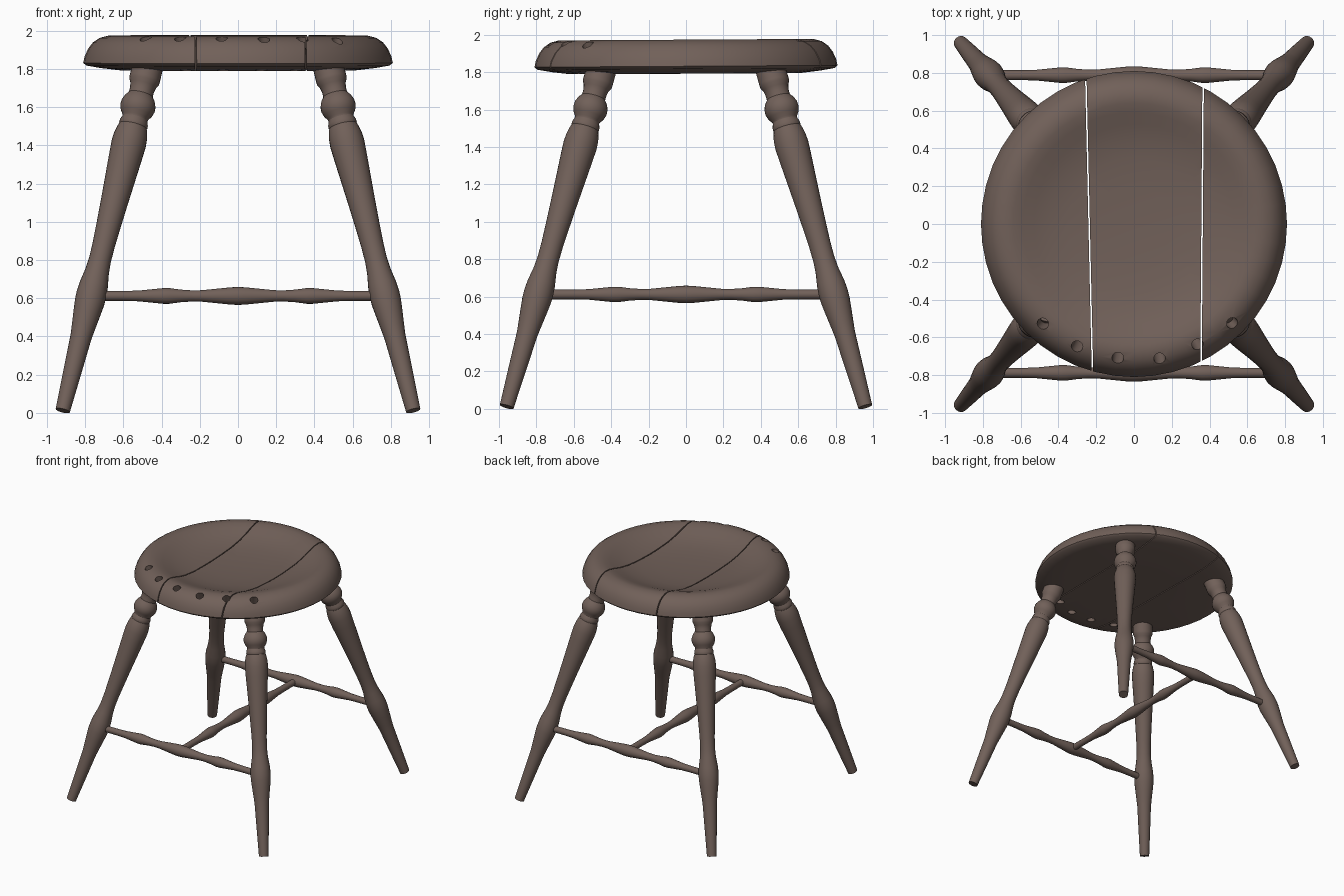
import bpy, bmesh, math
from mathutils import Vector

if "Cube" in bpy.data.objects:
    bpy.data.objects.remove(bpy.data.objects["Cube"])

wood = bpy.data.materials.new("grey_brown_wood")
wood.diffuse_color = (0.165, 0.118, 0.100, 1)
wood.use_nodes = True
wood.node_tree.nodes["Principled BSDF"].inputs["Base Color"].default_value = wood.diffuse_color


def lathe(bm, profile, base, axis, steps):
    """Spin (radius, distance) points round an axis; radius 0 closes an end."""
    base, axis = Vector(base), Vector(axis)
    q = axis.to_track_quat('Z', 'Y')
    rings = []
    for r, d in profile:
        c = base + axis * d
        if r == 0:
            rings.append([bm.verts.new(c)])
            continue
        rings.append([bm.verts.new(c + q @ Vector((
            r * math.cos(2 * math.pi * i / steps),
            r * math.sin(2 * math.pi * i / steps), 0))) for i in range(steps)])
    for a, b in zip(rings, rings[1:]):
        for i in range(steps):
            j = (i + 1) % steps
            f = [a[i % len(a)], a[j % len(a)], b[j % len(b)], b[i % len(b)]]
            bm.faces.new(list(dict.fromkeys(f)))
    bmesh.ops.recalc_face_normals(bm, faces=bm.faces[:])


def finish(bm, name):
    me = bpy.data.meshes.new(name)
    bm.to_mesh(me)
    bm.free()
    me.materials.append(wood)
    ob = bpy.data.objects.new(name, me)
    bpy.context.collection.objects.link(ob)
    return ob


def select(ob):
    bpy.ops.object.select_all(action='DESELECT')
    ob.select_set(True)
    bpy.context.view_layer.objects.active = ob


def smooth(ob, angle=35):
    select(ob)
    bpy.ops.object.shade_smooth_by_angle(angle=math.radians(angle))


# Slanted peg holes along the front rim
bm = bmesh.new()
for x, y in [(-.48, -.525), (-.30, -.645), (-.085, -.705),
             (.135, -.71), (.335, -.635), (.52, -.525)]:
    out = Vector((x, y, 0)).normalized()
    axis = (out * 0.42 + Vector((0, 0, 1))).normalized()
    lathe(bm, [(0, -.3), (.031, -.3), (.031, .15), (0, .15)], (x, y, 1.95), axis, 16)
cutter = finish(bm, "peg_hole_cutter")
cutter.hide_render = True

# Dished seat, sawn into three planks with thin gaps
seat_profile = [(0, 1.792), (.35, 1.792), (.62, 1.793), (.72, 1.805), (.795, 1.818),
                (.81, 1.832), (.803, 1.865), (.785, 1.905), (.76, 1.938), (.725, 1.962),
                (.68, 1.974), (.64, 1.971), (.59, 1.957), (.53, 1.935), (.45, 1.913),
                (.35, 1.897), (.2, 1.887), (0, 1.883)]
seam_l = (Vector((-.255, .77, 0)), Vector((-.22, -.77, 0)))
seam_r = (Vector((.366, .74, 0)), Vector((.355, -.74, 0)))


def saw(bm, seam, keep):
    """Keep the side of the seam at -x (keep=-1) or +x (keep=1)."""
    d = seam[1] - seam[0]
    n = Vector((-d.y, d.x, 0)).normalized() * keep
    res = bmesh.ops.bisect_plane(bm, geom=bm.verts[:] + bm.edges[:] + bm.faces[:],
                                 plane_co=seam[0] + n * .004, plane_no=n, clear_inner=True)
    edges = [e for e in res['geom_cut'] if isinstance(e, bmesh.types.BMEdge)]
    bmesh.ops.triangle_fill(bm, edges=edges, use_beauty=True)
    bmesh.ops.recalc_face_normals(bm, faces=bm.faces[:])


for name, cuts in [("seat_plank_left", [(seam_l, -1)]),
                   ("seat_plank_middle", [(seam_l, 1), (seam_r, -1)]),
                   ("seat_plank_right", [(seam_r, 1)])]:
    bm = bmesh.new()
    lathe(bm, seat_profile, (0, 0, 0), (0, 0, 1), 48)
    for v in bm.verts:              # slight backward rise
        v.co.z += v.co.y * .006
    for seam, keep in cuts:
        saw(bm, seam, keep)
    ob = finish(bm, name)
    mod = ob.modifiers.new("peg_holes", 'BOOLEAN')
    mod.operation, mod.solver, mod.object = 'DIFFERENCE', 'EXACT', cutter
    select(ob)
    bpy.ops.object.modifier_apply(modifier=mod.name)
    smooth(ob)
bpy.data.objects.remove(cutter)

# Turned, splayed legs: (radius, height) measured along the leg
leg_profile = [(0, .012), (.038, .012), (.047, .2), (.056, .40), (.062, .45), (.071, .52),
               (.078, .58), (.079, .62), (.075, .67), (.063, .74), (.058, .80), (.059, .88),
               (.064, .98), (.071, 1.1), (.079, 1.22), (.087, 1.34), (.091, 1.41),
               (.088, 1.45), (.080, 1.485), (.074, 1.50), (.076, 1.505), (.075, 1.52),
               (.067, 1.54), (.069, 1.55), (.084, 1.57), (.092, 1.595), (.091, 1.62),
               (.080, 1.645), (.068, 1.66), (.064, 1.665), (.064, 1.69), (.069, 1.715),
               (.080, 1.735), (.081, 1.75), (.080, 1.86), (0, 1.86)]
for sy, ny in ((-1, "front"), (1, "back")):
    for sx, nx in ((-1, "left"), (1, "right")):
        bm = bmesh.new()
        lathe(bm, leg_profile, (.92 * sx, .962 * sy, 0), (-.247 * sx, -.281 * sy, 1), 24)
        smooth(finish(bm, f"{ny}_{nx}_leg"), 30)

# Stretchers with three swellings, set out from the middle
half = [(.047, 0), (.045, .04), (.038, .11), (.030, .19), (.029, .24), (.033, .30),
        (.041, .36), (.041, .39), (.035, .45), (.028, .52), (.026, .60), (.026, .77)]


def stretcher(name, base, axis):
    prof = [(0, -.77)] + [(r, -d) for r, d in half[:0:-1]] + half + [(0, .77)]
    bm = bmesh.new()
    lathe(bm, prof, base, axis, 20)
    smooth(finish(bm, name))


stretcher("front_stretcher", (0, -.788, .612), (1, 0, 0))
stretcher("back_stretcher", (0, .788, .612), (1, 0, 0))
stretcher("middle_stretcher", (0, 0, .612), (0, 1, 0))
